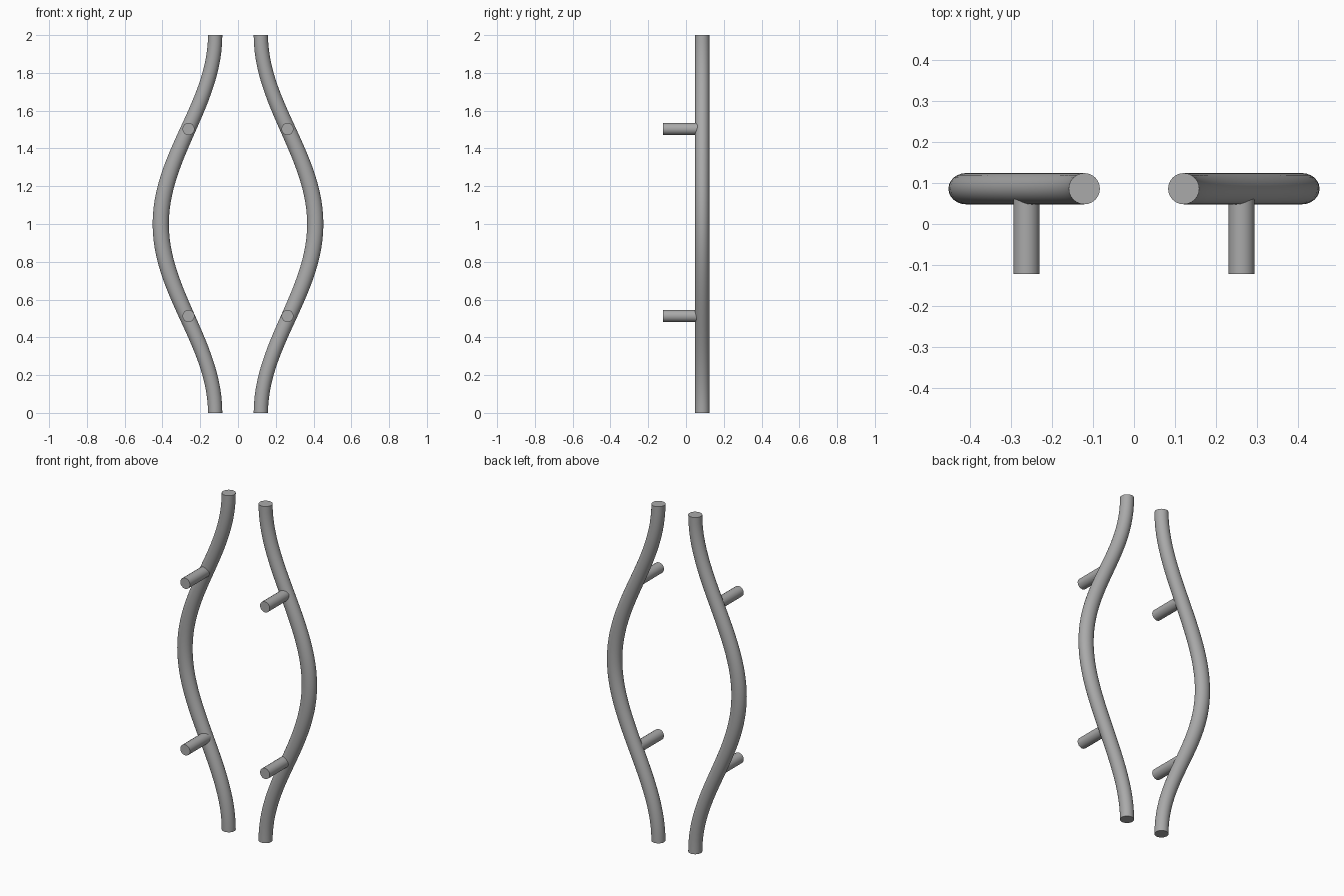
import bpy, bmesh, math
from mathutils import Vector

cube = bpy.data.objects.get("Cube")
if cube:
    bpy.data.objects.remove(cube, do_unlink=True)

# Brushed grey metal
metal = bpy.data.materials.new("grey_metal")
metal.use_nodes = True
grey = (0.4, 0.4, 0.4, 1)
metal.diffuse_color = grey
metal.node_tree.nodes["Principled BSDF"].inputs["Base Color"].default_value = grey

BAR_Y, BAR_R = 0.086, 0.038
SIDES, STEPS = 24, 48


def finish(bm, name):
    bmesh.ops.recalc_face_normals(bm, faces=bm.faces[:])
    mesh = bpy.data.meshes.new(name)
    bm.to_mesh(mesh)
    bm.free()
    mesh.materials.append(metal)
    obj = bpy.data.objects.new(name, mesh)
    bpy.context.collection.objects.link(obj)
    bpy.ops.object.select_all(action='DESELECT')
    obj.select_set(True)
    bpy.context.view_layer.objects.active = obj
    bpy.ops.object.shade_smooth_by_angle(angle=math.radians(35))
    return obj


def bow(z):
    return 0.265 - 0.144 * math.cos(math.pi * z)


# Bowed grip: a round section swept along a wave, a little wider mid-length
def grip(name, side):
    bm = bmesh.new()
    rings = []
    for i in range(STEPS + 1):
        z = 2 * i / STEPS
        slope = 0.144 * math.pi * math.sin(math.pi * z)
        across = Vector((1, 0, -slope)).normalized()
        half = BAR_R + 0.005 * math.sin(math.pi * z / 2) ** 2
        ring = []
        for k in range(SIDES):
            a = 2 * math.pi * k / SIDES
            p = Vector((bow(z), BAR_Y, z)) + across * half * math.cos(a)
            p.y += BAR_R * math.sin(a)
            ring.append(bm.verts.new((side * p.x, p.y, p.z)))
        rings.append(ring)
    for low, high in zip(rings, rings[1:]):
        for k in range(SIDES):
            n = (k + 1) % SIDES
            bm.faces.new((low[k], low[n], high[n], high[k]))
    bm.faces.new(rings[0])
    bm.faces.new(rings[-1])
    return finish(bm, name)


# Round standoff reaching forward from the grip
def standoff(name, side, z):
    bm = bmesh.new()
    bmesh.ops.create_cone(bm, cap_ends=True, segments=16, radius1=0.032,
                          radius2=0.032, depth=0.2)
    for v in bm.verts:
        x, y, h = v.co
        v.co = (side * 0.262 + x, h - 0.022, z + y)
    return finish(bm, name)


for label, side in (("left", 1), ("right", -1)):
    grip(label + "_grip", side)
    standoff(label + "_upper_standoff", side, 1.503)
    standoff(label + "_lower_standoff", side, 0.513)
